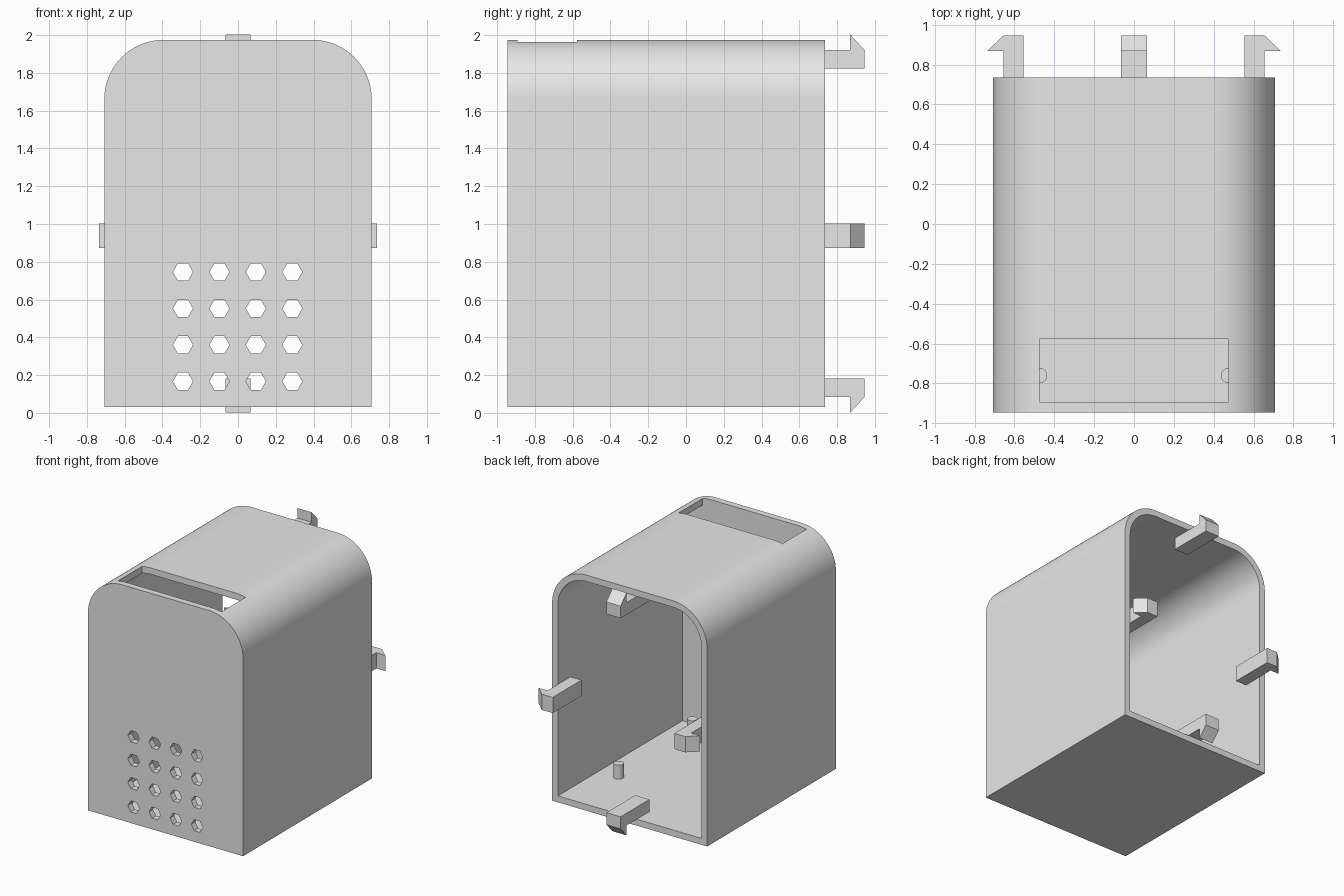
import bpy, bmesh, math
from mathutils import Matrix, Vector

cube = bpy.data.objects.get("Cube")
if cube:
    bpy.data.objects.remove(cube, do_unlink=True)

HALF_W, BOTTOM, TOP = 0.708, 0.03, 1.975
FRONT, BACK = -0.945, 0.735
WALL, RADIUS = 0.053, 0.315

grey = bpy.data.materials.new("light grey plastic")
grey.use_nodes = True
grey.diffuse_color = (0.8, 0.8, 0.8, 1)
grey.node_tree.nodes["Principled BSDF"].inputs["Base Color"].default_value = (0.8, 0.8, 0.8, 1)


def finish(name, bm):
    bmesh.ops.recalc_face_normals(bm, faces=bm.faces)
    mesh = bpy.data.meshes.new(name)
    bm.to_mesh(mesh)
    bm.free()
    mesh.materials.append(grey)
    obj = bpy.data.objects.new(name, mesh)
    bpy.context.collection.objects.link(obj)
    return obj


def extrude(bm, points, offset):
    """Fill a closed outline and extrude it into a solid."""
    face = bm.faces.new([bm.verts.new(p) for p in points])
    geom = bmesh.ops.extrude_face_region(bm, geom=[face], use_keep_orig=True)["geom"]
    verts = [v for v in geom if isinstance(v, bmesh.types.BMVert)]
    bmesh.ops.translate(bm, vec=offset, verts=verts)


def arch(inset, y):
    """Square-bottomed outline with rounded upper corners."""
    w, low, r = HALF_W - inset, BOTTOM + inset, RADIUS - inset
    cx, cz = HALF_W - RADIUS, TOP - RADIUS
    pts = [(-w, y, low), (w, y, low)]
    for side, start in ((1, 0), (-1, 90)):
        for i in range(33):
            a = math.radians(start + 90 * i / 32)
            pts.append((side * cx + r * math.cos(a), y, cz + r * math.sin(a)))
    return pts


def select_only(obj):
    bpy.ops.object.select_all(action="DESELECT")
    obj.select_set(True)
    bpy.context.view_layer.objects.active = obj


def cut(target, cutter):
    cutter.hide_render = True
    select_only(target)
    mod = target.modifiers.new("cut", "BOOLEAN")
    mod.operation, mod.solver, mod.object = "DIFFERENCE", "EXACT", cutter
    bpy.ops.object.modifier_apply(modifier=mod.name)
    bpy.data.objects.remove(cutter, do_unlink=True)


# Housing, hollow and open at the back
bm = bmesh.new()
extrude(bm, arch(0, FRONT), (0, BACK - FRONT, 0))
housing = finish("housing", bm)

bm = bmesh.new()
extrude(bm, arch(WALL, FRONT + WALL), (0, BACK - FRONT, 0))
cut(housing, finish("cavity_cutter", bm))

# Rectangular window through the roof
bm = bmesh.new()
y0, y1 = FRONT + WALL, -0.578
extrude(bm, [(-0.474, y0, 1.8), (0.474, y0, 1.8), (0.474, y1, 1.8), (-0.474, y1, 1.8)], (0, 0, 0.4))
cut(housing, finish("window_cutter", bm))

# Grid of hexagonal vents through the front
bm = bmesh.new()
for col in range(4):
    for row in range(4):
        x, z = 0.193 * (col - 1.5) - 0.002, 0.167 + 0.193 * row
        hexagon = [(x + 0.053 * math.cos(k * math.pi / 3), FRONT - 0.1,
                    z + 0.053 * math.sin(k * math.pi / 3)) for k in range(6)]
        extrude(bm, hexagon, (0, 0.25, 0))
cut(housing, finish("vent_cutter", bm))
select_only(housing)
bpy.ops.object.shade_smooth_by_angle(angle=math.radians(20))

# Hooked clips: (distance outward, y) outline, zero at the wall's inner face
HOOK = [(0, 0.57), (-0.1, 0.57), (-0.1, 0.945), (0, 0.945), (0.082, 0.868), (0, 0.868)]
CLIPS = {
    "top_clip": (Vector((0, 0, TOP - WALL)), Vector((0, 0, 1)), Vector((1, 0, 0))),
    "bottom_clip": (Vector((0, 0, BOTTOM + WALL)), Vector((0, 0, -1)), Vector((1, 0, 0))),
    "left_clip": (Vector((HALF_W - WALL, 0, 0.938)), Vector((1, 0, 0)), Vector((0, 0, 1))),
    "right_clip": (Vector((WALL - HALF_W, 0, 0.938)), Vector((-1, 0, 0)), Vector((0, 0, 1))),
}
for name, (base, out, across) in CLIPS.items():
    bm = bmesh.new()
    outline = [base + out * d + Vector((0, y, 0)) - across * 0.065 for d, y in HOOK]
    extrude(bm, outline, across * 0.13)
    finish(name, bm)

# Four mounting pegs on the floor
for side, x in (("left", 0.475), ("right", -0.475)):
    for place, y in (("front", -0.76), ("rear", 0.2)):
        bm = bmesh.new()
        bmesh.ops.create_cone(bm, cap_ends=True, segments=32, radius1=0.039, radius2=0.039,
                              depth=0.12, matrix=Matrix.Translation((x, y, BOTTOM + WALL + 0.055)))
        peg = finish(f"{place}_{side}_peg", bm)
        select_only(peg)
        bpy.ops.object.shade_smooth_by_angle(angle=math.radians(30))
